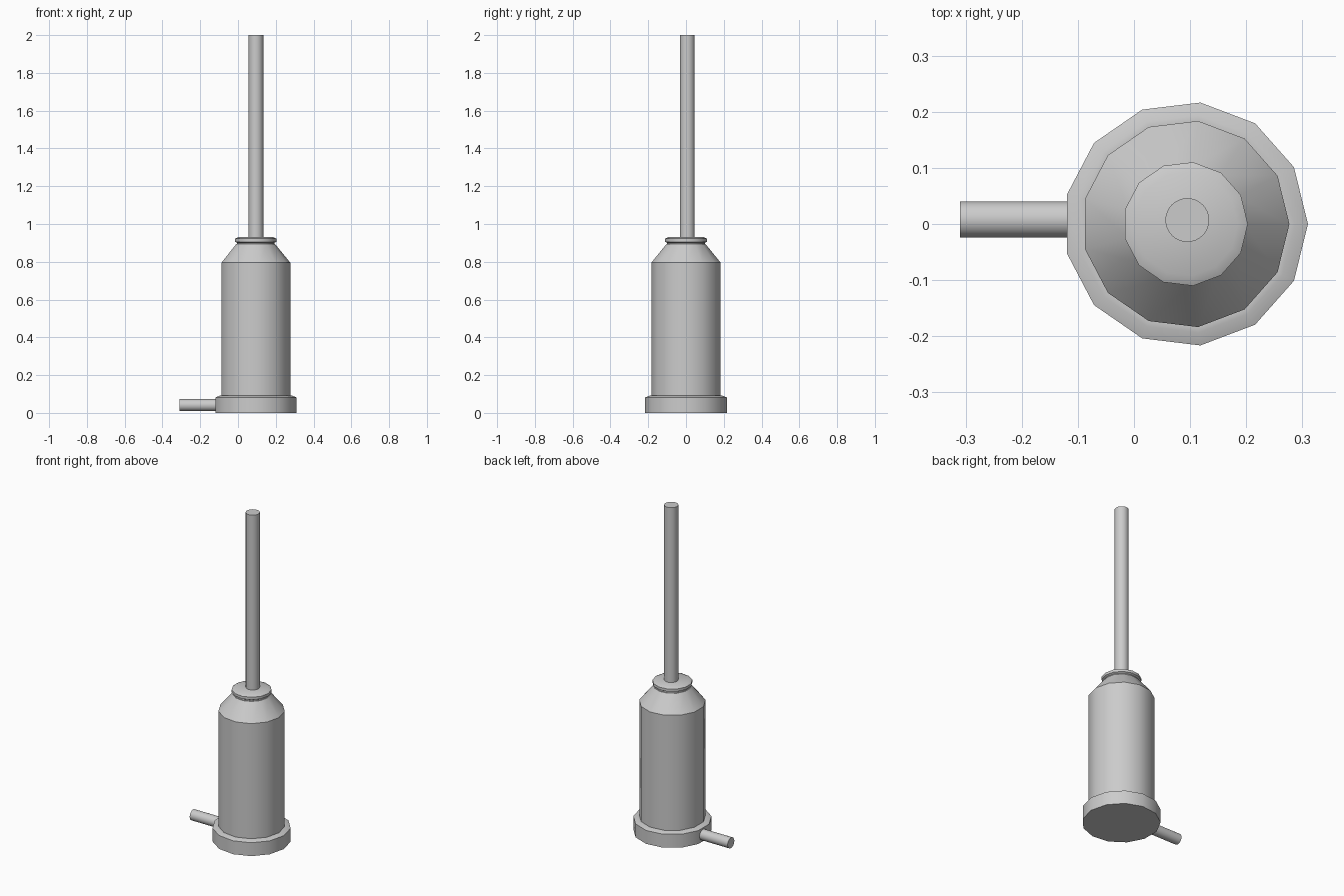
import bpy, bmesh, math
from mathutils import Vector

if "Cube" in bpy.data.objects:
    bpy.data.objects.remove(bpy.data.objects["Cube"])


def finish(name, bm, loc, rot=(0, 0, 0)):
    bmesh.ops.recalc_face_normals(bm, faces=bm.faces)
    mesh = bpy.data.meshes.new(name)
    bm.to_mesh(mesh)
    bm.free()
    ob = bpy.data.objects.new(name, mesh)
    bpy.context.collection.objects.link(ob)
    ob.location, ob.rotation_euler = loc, rot
    bpy.ops.object.select_all(action='DESELECT')
    ob.select_set(True)
    bpy.context.view_layer.objects.active = ob
    bpy.ops.object.shade_smooth_by_angle(angle=math.radians(30))
    return ob


def lathe(name, profile, sides, loc, rot=(0, 0, 0)):
    """Turn a (radius, height) profile around its own z axis and cap both ends."""
    bm = bmesh.new()
    step = math.tau / sides
    rings = [[bm.verts.new((r * math.cos(i * step), r * math.sin(i * step), z))
              for i in range(sides)] for r, z in profile]
    for a, b in zip(rings, rings[1:]):
        for i in range(sides):
            j = (i + 1) % sides
            bm.faces.new((a[i], a[j], b[j], b[i]))
    bm.faces.new(rings[0])
    bm.faces.new(rings[-1])
    return finish(name, bm, loc, rot)


# Thirteen-sided body: wide foot, barrel, sloped shoulder, neck and collar
body_profile = [
    (0.218, 0.0), (0.218, 0.082), (0.195, 0.091), (0.185, 0.091),
    (0.185, 0.795), (0.105, 0.893), (0.100, 0.893), (0.100, 0.900),
    (0.111, 0.906), (0.111, 0.922), (0.093, 0.931),
]
lathe("cylinder_body", body_profile, 13, (0.092, 0, 0))

# Tall round piston rod
lathe("piston_rod", [(0.039, 0.92), (0.039, 2.0)], 32, (0.095, 0.007, 0))

# Side inlet pipe running out to the left from the foot
lathe("inlet_pipe", [(0.032, 0.0), (0.032, 0.21)], 32,
      (-0.10, 0.008, 0.041), (0, -math.pi / 2, 0))
